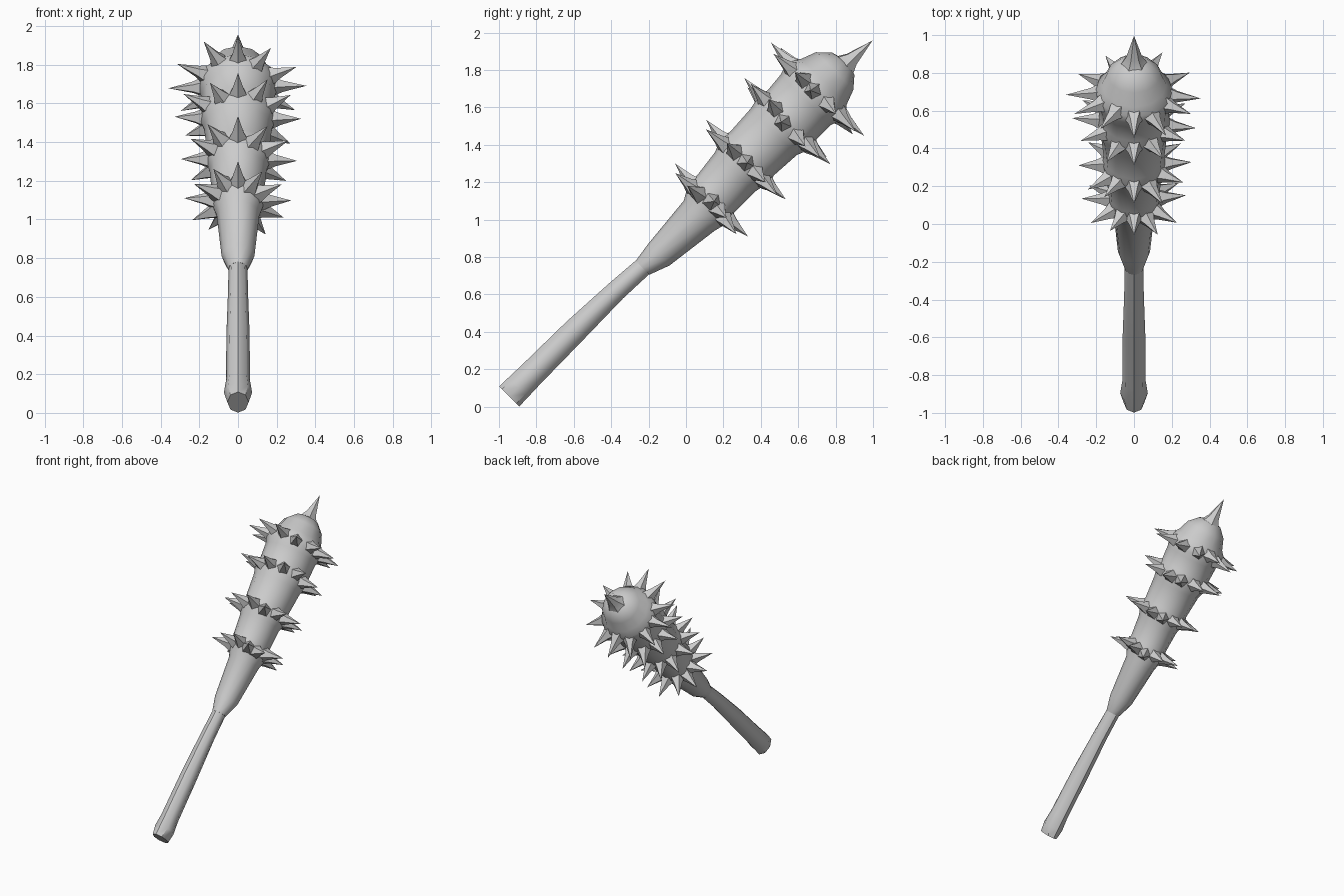
import bpy, bmesh, math, random
from mathutils import Vector

if "Cube" in bpy.data.objects:
    bpy.data.objects.remove(bpy.data.objects["Cube"])

random.seed(4)
S = math.sqrt(0.5)


def place(t, x, v):
    """Club space (t along the 45 degree axis, x sideways, v across) to world."""
    return Vector((x, -0.945 + (t - v) * S, 0.055 + (t + v) * S))


def loft(bm, rings, tip=None):
    """Skin a list of point rings, capping the start and closing on a tip or cap."""
    loops = [[bm.verts.new(p) for p in ring] for ring in rings]
    n = len(loops[0])
    for a, b in zip(loops, loops[1:]):
        for i in range(n):
            j = (i + 1) % n
            bm.faces.new((a[i], a[j], b[j], b[i]))
    bm.faces.new(loops[0][::-1])
    if tip is None:
        bm.faces.new(loops[-1])
    else:
        top = bm.verts.new(tip)
        for i in range(n):
            bm.faces.new((loops[-1][i], loops[-1][(i + 1) % n], top))


def finish(bm, name, angle):
    bmesh.ops.recalc_face_normals(bm, faces=bm.faces)
    me = bpy.data.meshes.new(name)
    bm.to_mesh(me)
    bm.free()
    ob = bpy.data.objects.new(name, me)
    bpy.context.collection.objects.link(ob)
    bpy.context.view_layer.objects.active = ob
    ob.select_set(True)
    bpy.ops.object.shade_smooth_by_angle(angle=math.radians(angle))
    ob.select_set(False)


def tube(name, profile, sides, tip=None):
    """Lofted wooden part; profile rows are (t, half width, half depth, v offset)."""
    bm = bmesh.new()
    rings = []
    for t, rx, rv, off in profile:
        angs = [2 * math.pi * i / sides for i in range(sides)]
        rings.append([place(t, rx * math.sin(a), off + rv * math.cos(a)) for a in angs])
    loft(bm, rings, tip)
    finish(bm, name, 45)


# Handle with flared butt
tube("handle", [(0.0, 0.055, 0.076, 0.0), (0.07, 0.073, 0.074, 0.0),
                (0.16, 0.062, 0.071, 0.0), (0.5, 0.06, 0.066, 0.0),
                (0.8, 0.052, 0.055, -0.005), (1.06, 0.048, 0.05, -0.02)], 8)

# Club body: flares in a small lip at each spiked ring, rounded head
tube("club_body", [(0.99, 0.05, 0.052, -0.018), (1.1, 0.085, 0.081, -0.03),
                   (1.4, 0.11, 0.115, -0.035), (1.46, 0.13, 0.14, -0.025),
                   (1.51, 0.14, 0.15, -0.02), (1.545, 0.135, 0.14, -0.015),
                   (1.70, 0.147, 0.15, -0.005), (1.75, 0.163, 0.165, 0),
                   (1.80, 0.17, 0.175, 0), (1.835, 0.16, 0.165, 0),
                   (2.0, 0.175, 0.175, 0), (2.05, 0.19, 0.19, -0.005),
                   (2.10, 0.195, 0.195, -0.005), (2.135, 0.185, 0.185, -0.005),
                   (2.24, 0.19, 0.19, 0), (2.29, 0.205, 0.205, 0),
                   (2.34, 0.205, 0.205, 0), (2.38, 0.172, 0.172, 0),
                   (2.46, 0.142, 0.142, 0), (2.52, 0.085, 0.085, -0.005)],
     12, place(2.545, 0, -0.01))


def spike(bm, base, direction, rows, tip, sides=5):
    """Pyramid spike with a flared foot; rows are (distance, radius)."""
    d = direction.normalized()
    side = d.orthogonal().normalized()
    up = d.cross(side)
    rings = []
    for dist, r in rows:
        angs = [2 * math.pi * i / sides for i in range(sides)]
        rings.append([base + d * dist + (side * math.cos(a) + up * math.sin(a)) * r
                      for a in angs])
    loft(bm, rings, base + d * tip)


# Four rings of twelve spikes: (t, body radius, tip radius, v offset)
for k, (t, r, tip, off) in enumerate([(1.495, 0.14, 0.275, -0.022), (1.778, 0.165, 0.302, 0),
                                      (2.08, 0.19, 0.326, -0.011), (2.315, 0.2, 0.353, -0.004)]):
    bm = bmesh.new()
    centre = place(t, 0, off)
    for i in range(12):
        main = i % 6 == 0
        a = math.radians(30 * i + (0 if main else random.uniform(-4, 4)))
        lean = 0.012 if main else random.uniform(-0.03, 0.03)
        target = place(t + lean, tip * math.sin(a), off + tip * math.cos(a))
        length = (target - centre).length * (1 if main else random.uniform(0.95, 1.02))
        spike(bm, centre, target - centre,
              [(r - 0.03, 0.055), (r + 0.005, 0.044), (r + 0.03, 0.032)], length)
    finish(bm, f"spike_ring_{k + 1}", 30)

# Single spike on the end of the head
bm = bmesh.new()
root = place(2.48, 0, -0.015)
point = place(2.718, 0, -0.028)
spike(bm, root, point - root, [(0.0, 0.1), (0.05, 0.065), (0.09, 0.042)],
      (point - root).length, 6)
finish(bm, "end_spike", 30)
